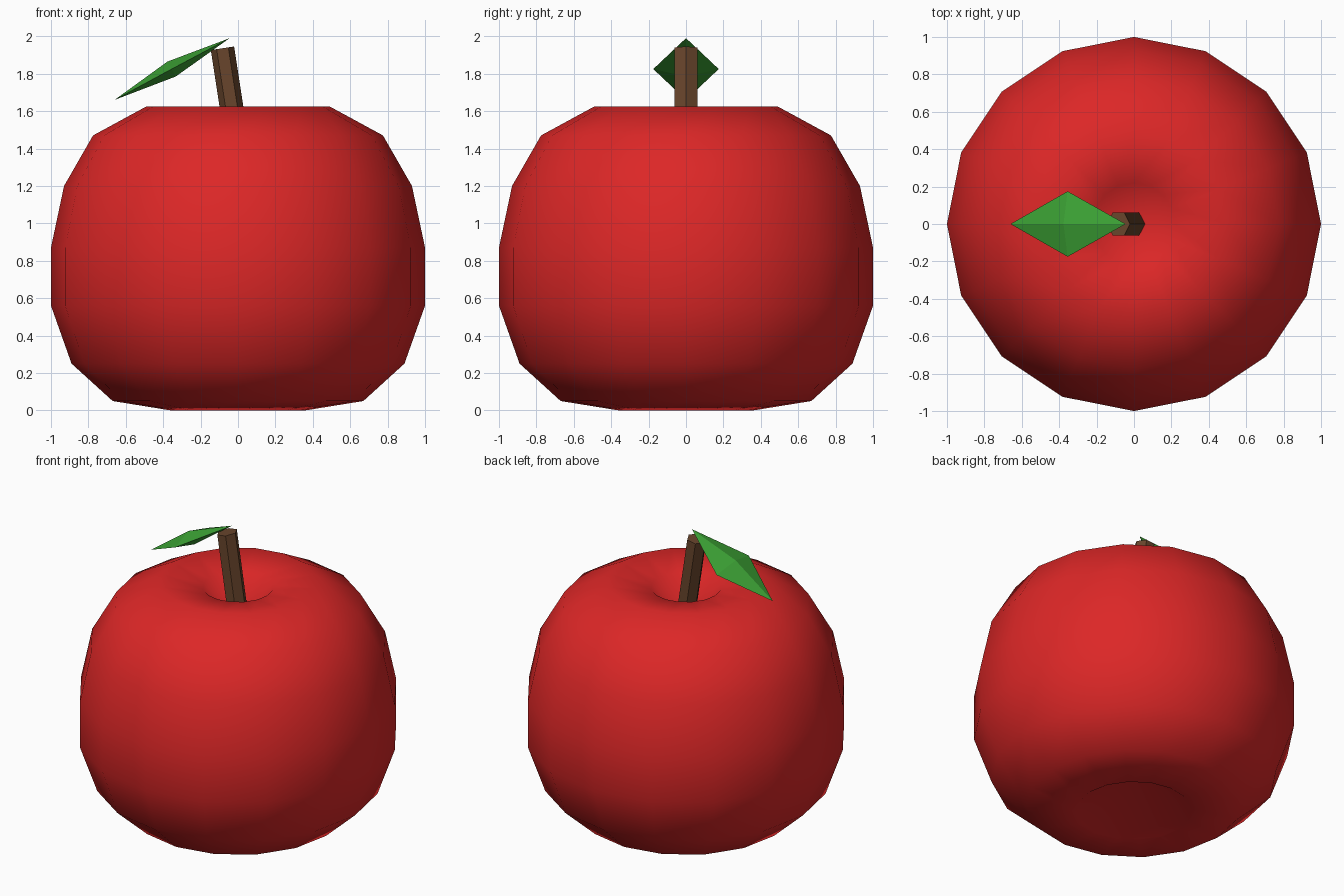
import bpy, bmesh, math
from mathutils import Vector, Matrix

cube = bpy.data.objects.get("Cube")
if cube:
    bpy.data.objects.remove(cube, do_unlink=True)


def material(name, color):
    m = bpy.data.materials.new(name)
    m.use_nodes = True
    m.diffuse_color = (*color, 1)
    bsdf = next(n for n in m.node_tree.nodes if n.type == 'BSDF_PRINCIPLED')
    bsdf.inputs["Base Color"].default_value = (*color, 1)
    return m


def add_object(name, bm, mat, smooth=False):
    bmesh.ops.recalc_face_normals(bm, faces=bm.faces)
    for face in bm.faces:
        face.smooth = smooth
    mesh = bpy.data.meshes.new(name)
    bm.to_mesh(mesh)
    bm.free()
    mesh.materials.append(mat)
    obj = bpy.data.objects.new(name, mesh)
    bpy.context.collection.objects.link(obj)
    return obj


# Fruit body: profile spun around z, with a dimple at both ends
profile = [(0, 0.24), (0.36, 0), (0.67, 0.05), (0.89, 0.25), (1, 0.56), (1, 0.87),
           (0.93, 1.2), (0.775, 1.47), (0.49, 1.625), (0.22, 1.58), (0, 1.37)]
bm = bmesh.new()
verts = [bm.verts.new((r, 0, z)) for r, z in profile]
edges = [bm.edges.new(pair) for pair in zip(verts, verts[1:])]
bmesh.ops.spin(bm, geom=verts + edges, cent=(0, 0, 0), axis=(0, 0, 1),
               angle=math.tau, steps=16, use_duplicate=False)
bmesh.ops.remove_doubles(bm, verts=bm.verts, dist=0.001)
add_object("fruit_body", bm, material("apple red", (0.72, 0.02, 0.02)), smooth=True)

# Stem: leaning six-sided prism
base, top = Vector((0.01, 0, 1.33)), Vector((-0.083, 0, 1.936))
axis = top - base
bm = bmesh.new()
bmesh.ops.create_cone(bm, cap_ends=True, segments=6, radius1=0.063, radius2=0.063,
                      depth=axis.length,
                      matrix=Matrix.Rotation(math.pi / 6, 4, 'Z'))
# Put corners on the x axis whichever way the cone starts
if max(v.co.x for v in bm.verts) < 0.06:
    bmesh.ops.rotate(bm, verts=bm.verts, matrix=Matrix.Rotation(math.pi / 6, 3, 'Z'))
bmesh.ops.scale(bm, verts=bm.verts, vec=(1, 1.12, 1))
lean = Matrix.Rotation(math.atan2(axis.x, axis.z), 4, 'Y')
bmesh.ops.transform(bm, verts=bm.verts,
                    matrix=Matrix.Translation((base + top) / 2) @ lean)
add_object("stem", bm, material("bark brown", (0.14, 0.06, 0.025)))

# Leaf: slim diamond with a ridge above and below
bm = bmesh.new()
ring = [bm.verts.new(p) for p in ((-0.66, 0, 1.66), (-0.355, -0.175, 1.825),
                                  (-0.045, 0, 1.99), (-0.355, 0.175, 1.825))]
for ridge in ((-0.377, 0, 1.865), (-0.333, 0, 1.785)):
    tip = bm.verts.new(ridge)
    for a, b in zip(ring, ring[1:] + ring[:1]):
        bm.faces.new((a, b, tip))
add_object("leaf", bm, material("leaf green", (0.045, 0.36, 0.035)))
